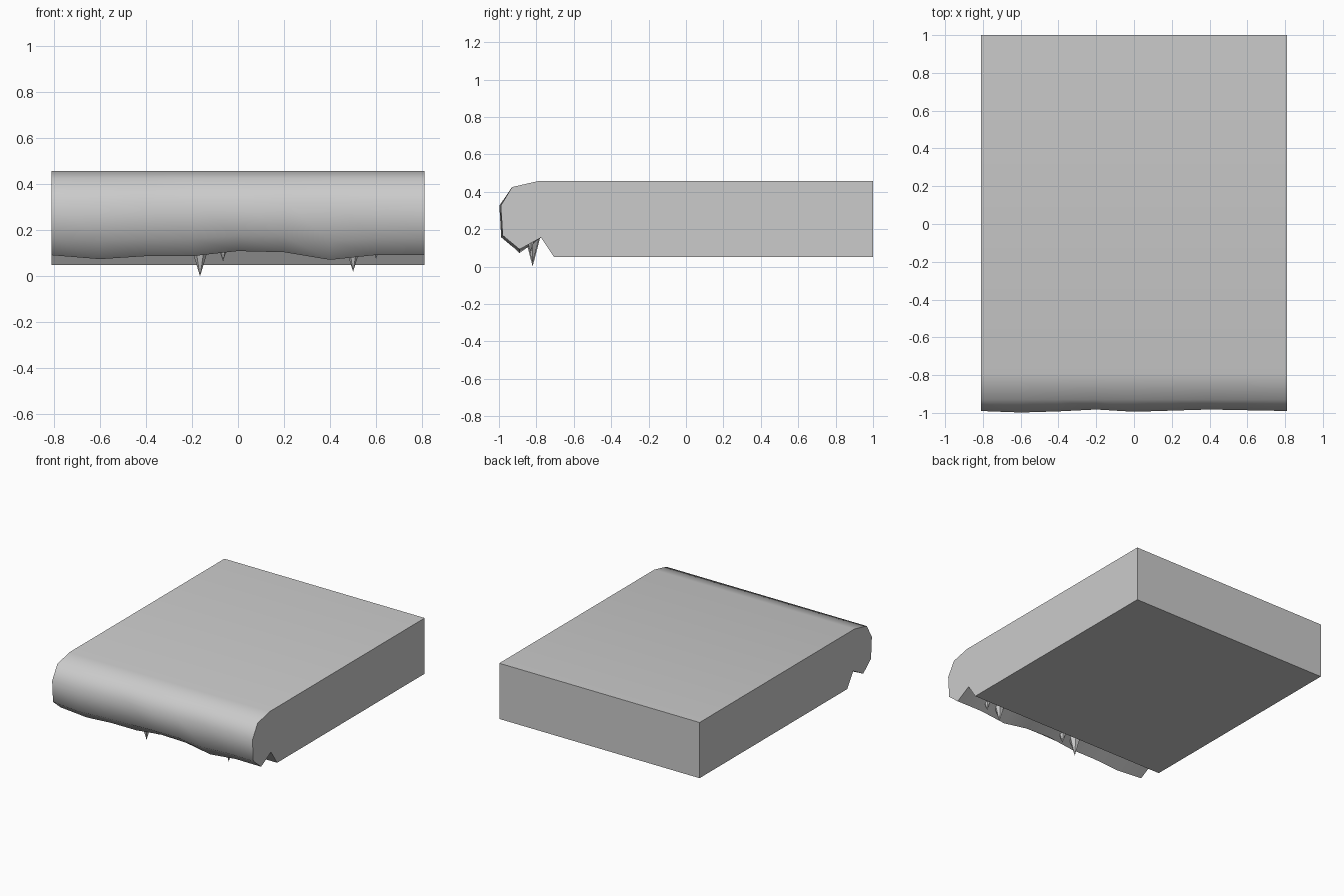
import bpy, bmesh, math

if "Cube" in bpy.data.objects:
    bpy.data.objects.remove(bpy.data.objects["Cube"])

snow = bpy.data.materials.new("snow grey")
snow.diffuse_color = (0.6, 0.6, 0.6, 1)
snow.use_nodes = True
snow.node_tree.nodes["Principled BSDF"].inputs["Base Color"].default_value = snow.diffuse_color


def make_object(name, bm):
    bmesh.ops.recalc_face_normals(bm, faces=bm.faces[:])
    mesh = bpy.data.meshes.new(name)
    bm.to_mesh(mesh)
    bm.free()
    mesh.materials.append(snow)
    ob = bpy.data.objects.new(name, mesh)
    bpy.context.collection.objects.link(ob)
    return ob


# Snow slab: side profile (y, z) swept along x, with a wavy drooping lip
profile = [(1, 0.05), (1, 0.457), (-0.79, 0.457), (-0.93, 0.425),
           (-0.99, 0.325), (-0.98, 0.165), (-0.89, 0.09),
           (-0.775, 0.155), (-0.705, 0.05)]
stations = [-0.81, -0.6, -0.4, -0.2, 0, 0.2, 0.4, 0.6, 0.81]
lip_z = [0.092, 0.075, 0.088, 0.088, 0.11, 0.105, 0.072, 0.093, 0.092]
bulge = [0.0, -0.008, -0.002, 0.008, -0.004, 0.002, 0.008, 0.004, 0.0]

bm = bmesh.new()
rings = []
for x, lz, dy in zip(stations, lip_z, bulge):
    ring = []
    for i, (y, z) in enumerate(profile):
        if i in (4, 5):
            y += dy
        if i == 5:
            z += (lz - 0.09) * 0.6
        if i == 6:
            z = lz
        ring.append(bm.verts.new((x, y, z)))
    rings.append(ring)
n = len(profile)
for a, b in zip(rings, rings[1:]):
    for i in range(n):
        j = (i + 1) % n
        bm.faces.new((a[i], a[j], b[j], b[i]))
bm.faces.new(rings[0])
bm.faces.new(rings[-1])
slab = make_object("snow_slab", bm)
bpy.context.view_layer.objects.active = slab
slab.select_set(True)
bpy.ops.object.shade_smooth_by_angle(angle=math.radians(55))


# Icicles hanging under the lip: x, y, tip height, root radius
def icicle(name, x, y, tip, radius, root=0.15, sides=6):
    bm = bmesh.new()
    base = [bm.verts.new((x + radius * math.cos(2 * math.pi * k / sides),
                          y + radius * math.sin(2 * math.pi * k / sides), root))
            for k in range(sides)]
    point = bm.verts.new((x, y, tip))
    for k in range(sides):
        bm.faces.new((base[k], base[(k + 1) % sides], point))
    bm.faces.new(base)
    make_object(name, bm)


for k, spec in enumerate([(-0.165, -0.82, 0.0, 0.045), (-0.065, -0.83, 0.065, 0.028),
                          (0.5, -0.82, 0.02, 0.04), (0.6, -0.83, 0.075, 0.025)]):
    icicle(f"icicle_{k + 1}", *spec)
